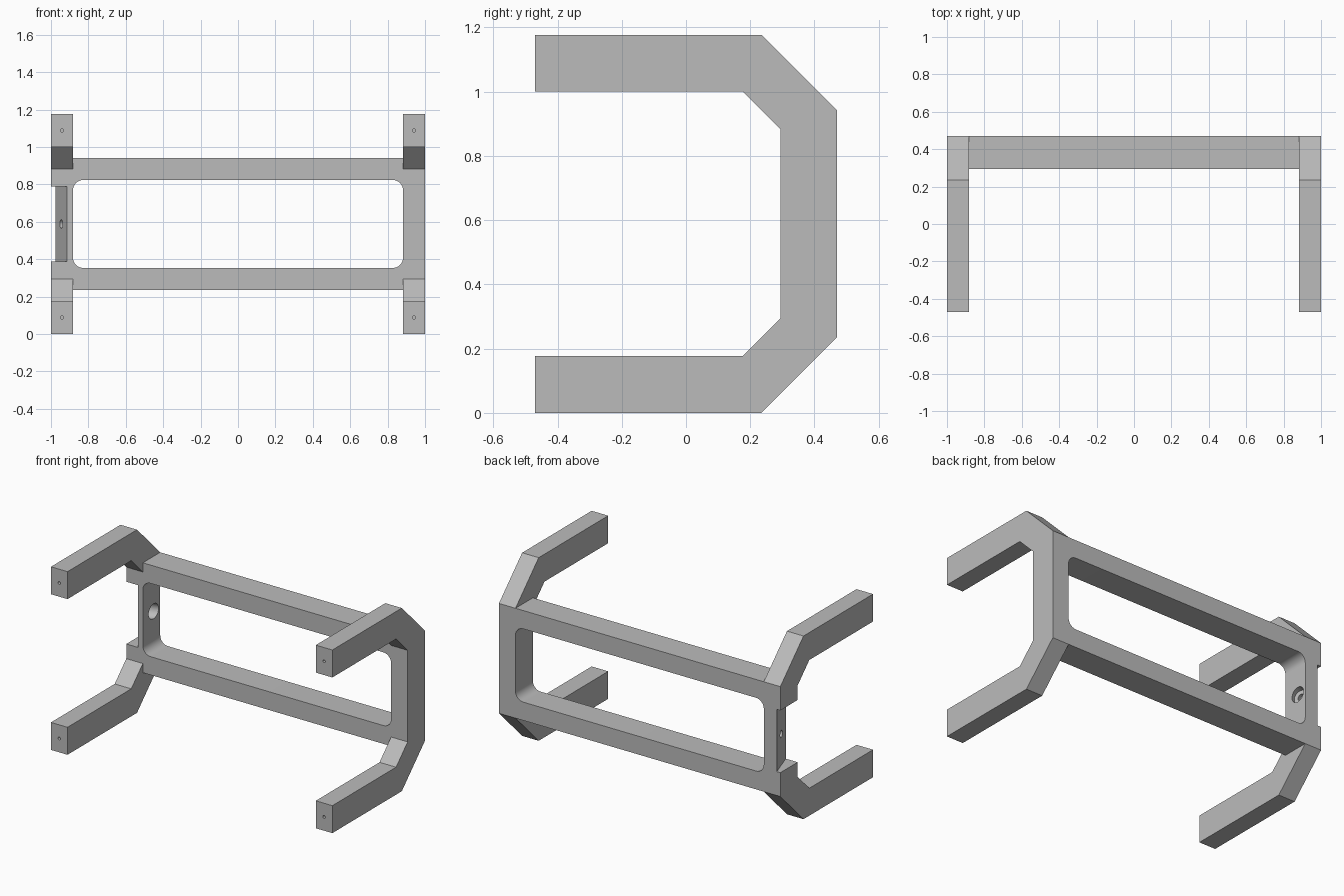
import bpy, bmesh, math
from mathutils import Vector

cube = bpy.data.objects.get("Cube")
if cube:
    bpy.data.objects.remove(cube, do_unlink=True)

grey = bpy.data.materials.new("plain grey")
grey.use_nodes = True
grey.diffuse_color = (0.5, 0.5, 0.5, 1)
grey.node_tree.nodes["Principled BSDF"].inputs["Base Color"].default_value = (0.5, 0.5, 0.5, 1)

U = 2 / 17            # bar thickness, the module of the whole frame
OUT, INN = 1.0, 1 - U  # outer and inner side of the brackets
BACK, FRONT = 4 * U, 2.5 * U
MID = 5 * U           # half of the total height


def prism(name, points, place, start, end):
    """Extrude a 2D outline; place(a, b, t) turns it into 3D."""
    bm = bmesh.new()
    face = bm.faces.new([bm.verts.new(place(a, b, start)) for a, b in points])
    shift = Vector(place(0, 0, end)) - Vector(place(0, 0, start))
    ext = bmesh.ops.extrude_face_region(bm, geom=[face])["geom"]
    bmesh.ops.translate(bm, vec=shift, verts=[v for v in ext if isinstance(v, bmesh.types.BMVert)])
    bmesh.ops.recalc_face_normals(bm, faces=bm.faces)
    mesh = bpy.data.meshes.new(name)
    bm.to_mesh(mesh)
    bm.free()
    obj = bpy.data.objects.new(name, mesh)
    bpy.context.collection.objects.link(obj)
    mesh.materials.append(grey)
    return obj


def drill(start, end, radius):
    """Cylindrical cutter between two points."""
    start, end = Vector(start), Vector(end)
    axis = end - start
    bpy.ops.mesh.primitive_cylinder_add(vertices=32, radius=radius, depth=axis.length,
                                        location=(start + end) / 2,
                                        rotation=axis.to_track_quat('Z', 'Y').to_euler())
    obj = bpy.context.object
    obj.data.materials.append(grey)
    return obj


def select(obj):
    bpy.ops.object.select_all(action='DESELECT')
    obj.select_set(True)
    bpy.context.view_layer.objects.active = obj


def cut(target, cutter):
    cutter.hide_render = True
    mod = target.modifiers.new("cut", 'BOOLEAN')
    mod.operation, mod.solver, mod.object = 'DIFFERENCE', 'EXACT', cutter
    select(target)
    bpy.ops.object.modifier_apply(modifier=mod.name)
    bpy.data.objects.remove(cutter, do_unlink=True)


# C-shaped side brackets: lower half outline in y, z, mirrored upwards
half = [(BACK, 2 * U), (2 * U, 0), (-BACK, 0), (-BACK, 1.5 * U), (1.5 * U, 1.5 * U), (FRONT, FRONT)]
outline = half + [(y, 2 * MID - z) for y, z in reversed(half)]
brackets = {}
for side, name in ((1, "left_bracket"), (-1, "right_bracket")):
    bracket = prism(name, outline, lambda a, b, t: (t, a, b), side * INN, side * OUT)
    brackets[side] = bracket
    # pilot holes in the arm ends
    for z in (0.75 * U, 2 * MID - 0.75 * U):
        x = side * (INN + OUT) / 2
        cut(bracket, drill((x, -BACK - 0.1, z), (x, -BACK + 0.2, z), 0.009))

# slanted recess on the outside of the right post
right = brackets[-1]
recess = [(-1.1, 0.6), (-1.019, 0.6), (-0.883, 0.2), (-1.1, 0.2)]
cut(right, prism("recess_cutter", recess, lambda a, b, t: (a, b, t), MID - 0.2, MID + 0.2))

# screw hole square to the slanted face, counterbored from the inside
centre = Vector((-0.945, 0.382, MID))
inward = Vector((0.4, 0.136, 0)).normalized()
cut(right, drill(centre - inward * 0.1, centre + inward * 0.2, 0.023))
cut(right, drill(centre + inward * 0.025, centre + inward * 0.2, 0.048))

# rails with filleted ends
R = 0.055
inner_z = 3 * U
arc = [(INN - R + R * math.sin(a), inner_z + R - R * math.cos(a))
       for a in (math.pi / 2 * i / 10 for i in range(11))]
low = [(-INN, 2 * U), (INN, 2 * U)] + arc[::-1] + [(-x, z) for x, z in arc]
rails = []
for name, pts in (("lower_rail", low), ("upper_rail", [(x, 2 * MID - z) for x, z in low])):
    rails.append(prism(name, pts, lambda a, b, t: (a, t, b), FRONT, BACK))

for obj in [*brackets.values(), *rails]:
    select(obj)
    bpy.ops.object.shade_smooth_by_angle(angle=math.radians(30))
